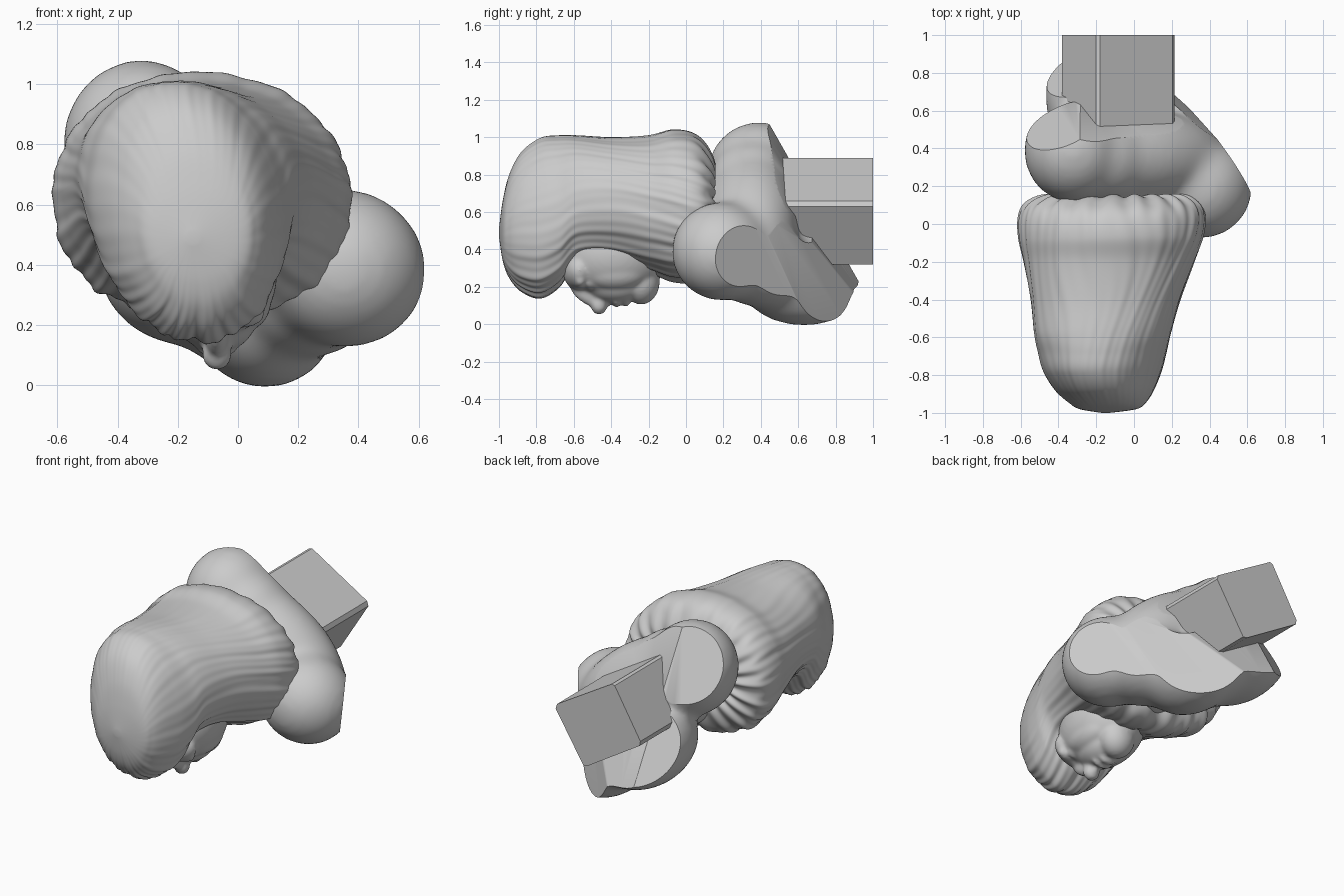
import bpy, bmesh, math
from mathutils import Matrix, Euler

if "Cube" in bpy.data.objects:
    bpy.data.objects.remove(bpy.data.objects["Cube"])


def new_object(name, bm, angle=50):
    bmesh.ops.recalc_face_normals(bm, faces=bm.faces)
    mesh = bpy.data.meshes.new(name)
    bm.to_mesh(mesh)
    bm.free()
    ob = bpy.data.objects.new(name, mesh)
    bpy.context.collection.objects.link(ob)
    bpy.ops.object.select_all(action='DESELECT')
    ob.select_set(True)
    bpy.context.view_layer.objects.active = ob
    bpy.ops.object.shade_smooth_by_angle(angle=math.radians(angle))
    return ob


def fuse(blobs, voxel, smooth):
    """Merge ellipsoids (centre, radii, rotation) into one sculpted skin."""
    bm = bmesh.new()
    for c, r, rot in blobs:
        m = (Matrix.Translation(c) @ Euler([math.radians(a) for a in rot]).to_matrix().to_4x4()
             @ Matrix.Diagonal((*r, 1)))
        bmesh.ops.create_icosphere(bm, subdivisions=4, radius=1, matrix=m)
    tmp = new_object("tmp", bm)
    rm = tmp.modifiers.new("remesh", 'REMESH')
    rm.mode = 'VOXEL'
    rm.voxel_size = voxel
    sm = tmp.modifiers.new("smooth", 'SMOOTH')
    sm.iterations = smooth
    sm.factor = 0.5
    out = bmesh.new()
    out.from_object(tmp, bpy.context.evaluated_depsgraph_get())
    bpy.data.objects.remove(tmp)
    return out


def slice_off(bm, point, normal):
    """Cut flat and cap, removing the side the normal points to."""
    res = bmesh.ops.bisect_plane(bm, geom=bm.verts[:] + bm.edges[:] + bm.faces[:],
                                 plane_co=point, plane_no=normal, clear_outer=True)
    edges = [e for e in res['geom_cut'] if isinstance(e, bmesh.types.BMEdge)]
    bmesh.ops.holes_fill(bm, edges=edges, sides=0)


O = (0, 0, 0)

# Shoulders, chest and neck, cut flat underneath and at the arm
torso = fuse([
    ((-.32, .39, .80), (.265, .28, .285), O),
    ((.35, .19, .39), (.28, .27, .265), (0, 20, 0)),
    ((.02, .36, .60), (.52, .25, .26), (0, 33, 0)),
    ((-.16, .36, .74), (.26, .25, .24), (0, 33, 0)),
    ((.09, .63, .22), (.24, .34, .23), O),
    ((-.20, .68, .39), (.28, .36, .25), (0, 33, 0)),
    ((-.04, .62, .30), (.30, .34, .22), (0, 33, 0)),
    ((-.06, .05, .50), (.22, .45, .24), O),
    ((.23, .40, .31), (.25, .28, .22), O),
], .022, 40)
slice_off(torso, (0, .97, 0), (.3, 1, .57))
slice_off(torso, (.53, .30, .4), (.84, .54, -.1))
slice_off(torso, (.36, .52, .4), (.62, .78, .1))
slice_off(torso, (-.38, .67, .6), (-.35, .8, .45))
new_object("shoulders_and_chest", torso, 35)

# Face, looking down
face = fuse([
    ((-.09, -.39, .37), (.22, .29, .235), O),
    ((-.07, -.24, .23), (.11, .10, .125), O),       # chin
    ((-.07, -.37, .22), (.13, .17, .11), O),        # muzzle
    ((-.07, -.57, .29), (.17, .09, .11), O),        # forehead
    ((-.07, -.51, .16), (.038, .12, .06), (-28, 0, 0)),  # nose
    ((-.07, -.465, .105), (.050, .045, .055), O),
    ((-.07, -.372, .125), (.068, .024, .036), O),   # lips
    ((-.07, -.322, .128), (.058, .024, .036), O),
    ((-.145, -.565, .235), (.085, .04, .045), O),   # brows
    ((.005, -.565, .235), (.085, .04, .045), O),
    ((-.15, -.515, .225), (.05, .03, .04), O),      # eyelids
    ((.01, -.515, .225), (.05, .03, .04), O),
    ((-.16, -.38, .28), (.09, .17, .10), O),        # cheeks
    ((.02, -.38, .28), (.09, .17, .10), O),
], .010, 12)
new_object("face", face)

# Hair: lofted sections (y, xmin, xmax, zmin, zmax) with combed grooves
rows = [
    (-1.0, -.17, -.13, .47, .51), (-.98, -.29, .01, .34, .66),
    (-.945, -.35, .06, .25, .80), (-.88, -.42, .10, .18, .92),
    (-.78, -.48, .14, .145, .995), (-.68, -.505, .17, .20, 1.01),
    (-.58, -.52, .20, .32, 1.01), (-.40, -.54, .25, .34, 1.0),
    (-.20, -.58, .32, .28, 1.01), (-.07, -.61, .365, .23, 1.04),
    (.04, -.61, .375, .23, 1.02), (.11, -.57, .34, .30, .95),
    (.15, -.46, .25, .42, .84), (.12, -.30, .08, .55, .70)]


def spline(t):
    i = min(int(t), len(rows) - 2)
    f = t - i
    p = [rows[max(0, min(len(rows) - 1, i + k))] for k in (-1, 0, 1, 2)]
    return [.5 * (2 * b + (c - a) * f + (2 * a - 5 * b + 4 * c - d) * f * f
                  + (3 * b - a - 3 * c + d) * f ** 3) for a, b, c, d in zip(*p)]


hair = bmesh.new()
N, M = 300, 110
loops = []
for j in range(M + 1):
    t = j / M * (len(rows) - 1)
    y, x0, x1, z0, z1 = spline(t)
    ring = []
    for i in range(N):
        a = 2 * math.pi * i / N
        w = a + .10 * math.sin(3 * y + 2 * a) + .05 * math.sin(7 * y + 3 * a)
        low = max(0, -math.sin(a))
        amp = (.003 + .005 * max(0, y + .5) + .012 * low * low) * min(1, t / 3)
        g = (math.sin(13 * w) + .8 * math.sin(22 * w + 1.3 + y)
             + .6 * math.sin(41 * w + 3 * y)) * amp
        ca, sa = math.cos(a), math.sin(a)
        k = 1 + g
        # lower half gets squarer towards the neck
        q = 1 - .18 * min(1, max(0, (t - 6) / 2)) * (sa < 0)
        z = (z0 + z1) / 2 + (z1 - z0) / 2 * math.copysign(abs(sa) ** q, sa) * k
        x = (x0 + x1) / 2 + (x1 - x0) / 2 * math.copysign(abs(ca) ** .93, ca) * k
        x += .10 * (.6 - z) * min(1, t / 4) * (1 - min(1, max(0, (t - 6) / 3)) * .8)
        hem = .009 * math.sin(21 * a) * max(0, min(1, (t - 9) / 2))
        ring.append(hair.verts.new((x, y + hem, z)))
    loops.append(ring)
for r0, r1 in zip(loops, loops[1:]):
    for i in range(N):
        hair.faces.new((r0[i], r0[i - 1], r1[i - 1], r1[i]))
hair.faces.new(loops[0])
hair.faces.new(loops[-1])
new_object("hair", hair, 60)

# Square base block, turned about its long axis
base = bmesh.new()
outline = [(-.18, .89), (.205, .66), (.215, .63), (.02, .32), (-.01, .325),
           (-.375, .55), (-.38, .58), (-.20, .885)]
ends = [[base.verts.new((x, y, z)) for x, z in outline] for y in (.44, 1.0)]
for end in ends:
    base.faces.new(end)
for i in range(len(outline)):
    base.faces.new((ends[0][i - 1], ends[0][i], ends[1][i], ends[1][i - 1]))
new_object("base_block", base, 20)
